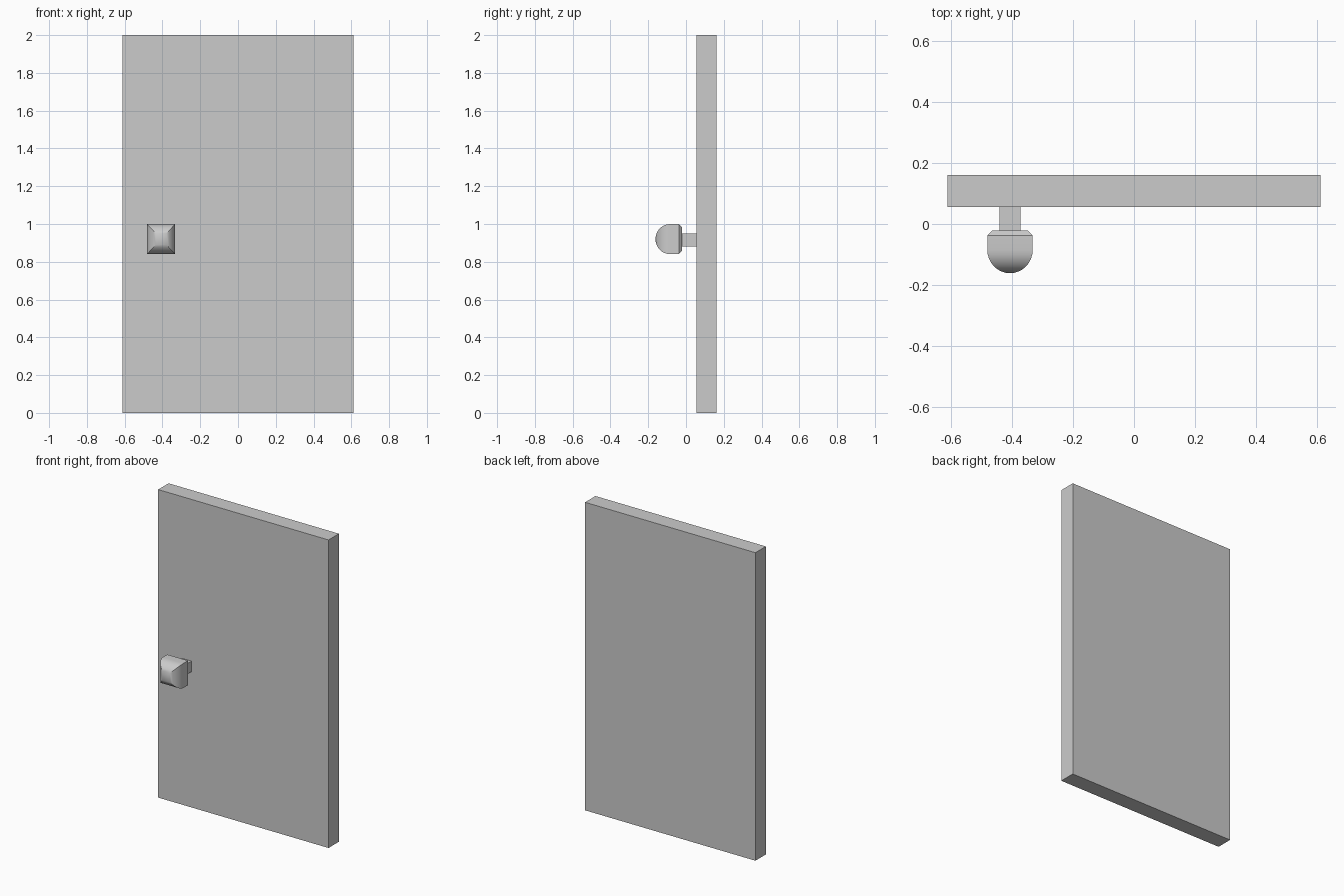
import bpy, bmesh, math
from mathutils import Vector

if "Cube" in bpy.data.objects:
    bpy.data.objects.remove(bpy.data.objects["Cube"])


def new_object(name, bm):
    bmesh.ops.recalc_face_normals(bm, faces=bm.faces)
    mesh = bpy.data.meshes.new(name)
    bm.to_mesh(mesh)
    bm.free()
    obj = bpy.data.objects.new(name, mesh)
    bpy.context.collection.objects.link(obj)
    return obj


def box(name, lo, hi):
    lo, hi = Vector(lo), Vector(hi)
    bm = bmesh.new()
    bmesh.ops.create_cube(bm, size=1)
    bmesh.ops.scale(bm, vec=hi - lo, verts=bm.verts)
    bmesh.ops.translate(bm, vec=(lo + hi) / 2, verts=bm.verts)
    return new_object(name, bm)


# Door slab and the square stem of the knob
box("door_panel", (-0.612, 0.055, 0), (0.612, 0.1615, 2))
box("knob_stem", (-0.441, -0.022, 0.881), (-0.373, 0.055, 0.95))

# Square domed knob: rectangular rings (scale, y) from chamfered back to tip
CX, CZ, HX, HZ = -0.407, 0.92, 0.0745, 0.0795
STEPS, ARC_Y, DEPTH = 8, -0.085, 0.0765
rings = [(0.78, -0.021), (1.0, -0.038)]
for i in range(STEPS):
    a = math.pi / 2 * i / STEPS
    rings.append((math.cos(a), ARC_Y - DEPTH * math.sin(a)))

bm = bmesh.new()
loops = [[bm.verts.new((CX + sx * HX * s, y, CZ + sz * HZ * s))
          for sx, sz in ((-1, -1), (1, -1), (1, 1), (-1, 1))] for s, y in rings]
for a, b in zip(loops, loops[1:]):
    for i in range(4):
        j = (i + 1) % 4
        bm.faces.new((a[i], a[j], b[j], b[i]))
bm.faces.new(loops[0])
tip = bm.verts.new((CX, ARC_Y - DEPTH, CZ))
for i in range(4):
    bm.faces.new((loops[-1][i], loops[-1][(i + 1) % 4], tip))
knob = new_object("door_knob", bm)

bpy.context.view_layer.objects.active = knob
knob.select_set(True)
bpy.ops.object.shade_smooth_by_angle(angle=math.radians(30))
